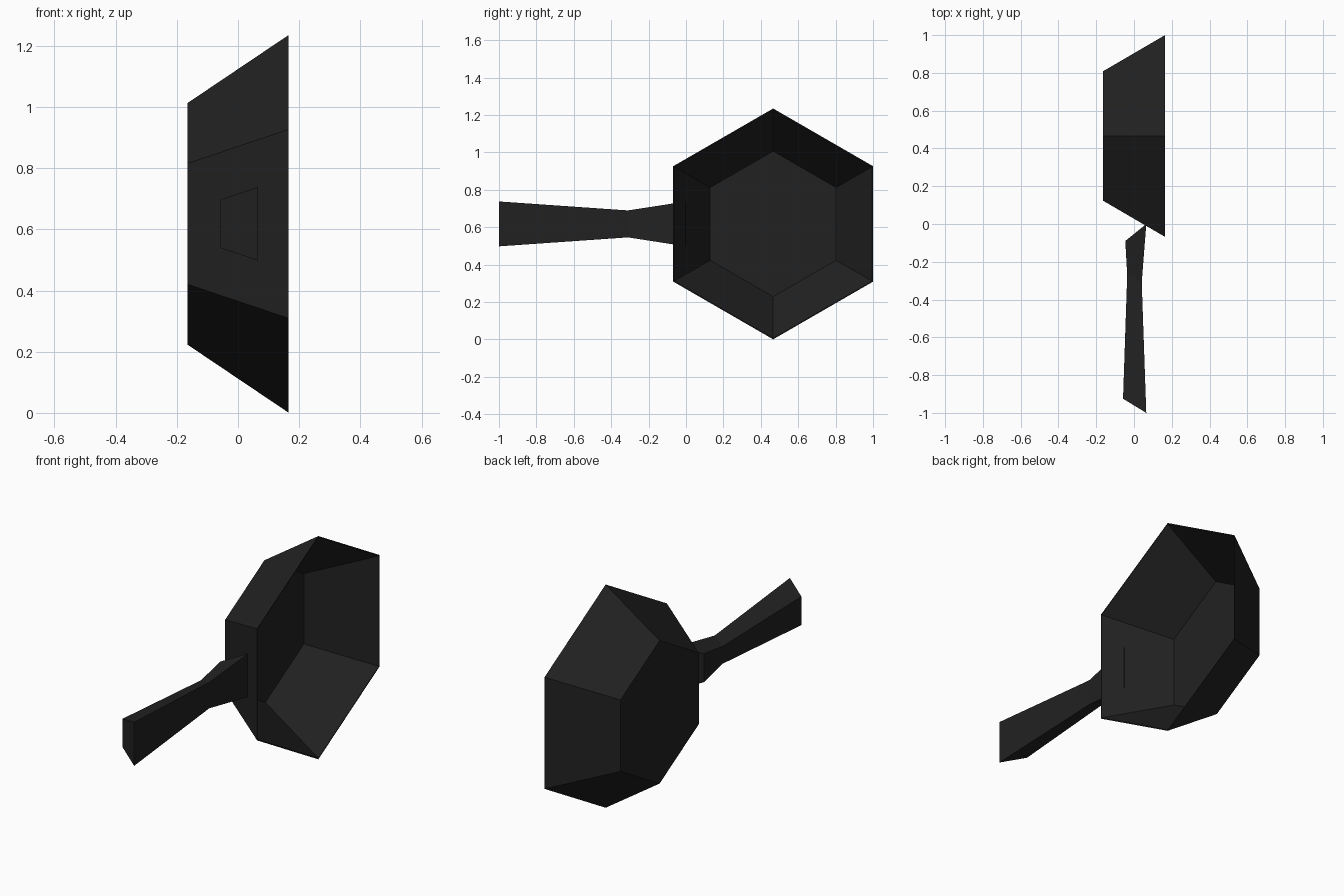
import bpy, bmesh, math

if "Cube" in bpy.data.objects:
    bpy.data.objects.remove(bpy.data.objects["Cube"])

black = bpy.data.materials.new("pan black")
black.diffuse_color = (0.0155, 0.0155, 0.0155, 1)
black.use_nodes = True
black.node_tree.nodes["Principled BSDF"].inputs["Base Color"].default_value = black.diffuse_color


def loft(name, rings):
    """Skin a list of equal-length point rings and cap both ends."""
    bm = bmesh.new()
    loops = [[bm.verts.new(p) for p in ring] for ring in rings]
    for a, b in zip(loops, loops[1:]):
        n = len(a)
        for i in range(n):
            j = (i + 1) % n
            bm.faces.new((a[i], a[j], b[j], b[i]))
    bm.faces.new(loops[0][::-1])
    bm.faces.new(loops[-1])
    bmesh.ops.recalc_face_normals(bm, faces=bm.faces)
    mesh = bpy.data.meshes.new(name)
    bm.to_mesh(mesh)
    bm.free()
    mesh.materials.append(black)
    obj = bpy.data.objects.new(name, mesh)
    bpy.context.collection.objects.link(obj)
    return obj


CY, CZ = 0.466, 0.618


def hexagon(x, r):
    return [(x, CY + r * math.sin(k * math.pi / 3), CZ + r * math.cos(k * math.pi / 3))
            for k in range(6)]


# Hollow hexagonal pan, open towards +x: outer wall, rim, inner wall, floor
T = 0.006
loft("pan_bowl", [hexagon(-0.165, 0.395), hexagon(0.165, 0.617),
                  hexagon(0.165, 0.617 - T), hexagon(-0.165 + T, 0.395 - T)])


# Handle: tapered trapezoid section, pinched near the pan
def section(y_wide, y_narrow, x_wide, x_narrow, h_wide, h_narrow):
    return [(x_wide, y_wide, CZ + h_wide), (x_wide, y_wide, CZ - h_wide),
            (x_narrow, y_narrow, CZ - h_narrow), (x_narrow, y_narrow, CZ + h_narrow)]


loft("handle", [section(-1.0, -0.925, 0.065, -0.058, 0.12, 0.079),
                section(-0.31, -0.27, 0.041, -0.036, 0.072, 0.048),
                section(0.0, -0.09, 0.065, -0.046, 0.12, 0.079)])
